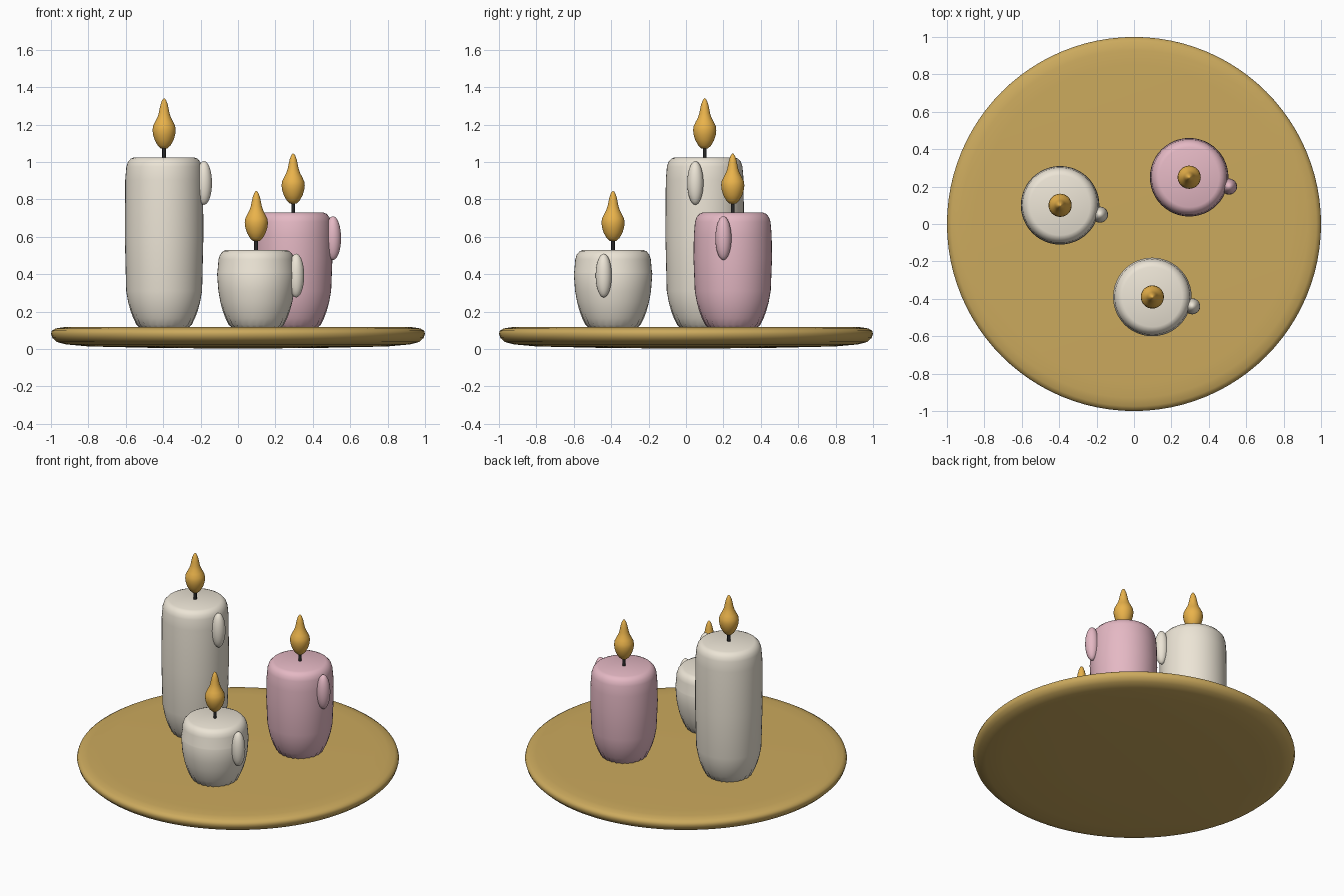
import bpy, bmesh
from math import sin, cos, pi

if "Cube" in bpy.data.objects:
    bpy.data.objects.remove(bpy.data.objects["Cube"])


def material(name, color):
    m = bpy.data.materials.new(name)
    m.diffuse_color = (*color, 1)
    m.use_nodes = True
    m.node_tree.nodes["Principled BSDF"].inputs["Base Color"].default_value = m.diffuse_color
    return m


gold = material("gold", (0.60, 0.40, 0.11))
cream = material("cream", (0.84, 0.78, 0.67))
pink = material("pink", (0.78, 0.48, 0.55))
amber = material("amber", (0.82, 0.45, 0.07))
black = material("black", (0.02, 0.02, 0.02))


def lathe(name, profile, loc, mat, n=48, angle=50):
    """Revolve (radius, z, ripple) points; ripple flutes alternate columns."""
    bm = bmesh.new()
    rings = []
    for r, z, *rip in profile:
        if r == 0:
            rings.append([bm.verts.new((0, 0, z))])
            continue
        ring = []
        for i in range(n):
            a = 2 * pi * i / n
            q = r - (rip[0] if rip and i % 2 else 0)
            ring.append(bm.verts.new((q * cos(a), q * sin(a), z)))
        rings.append(ring)
    for a, b in zip(rings, rings[1:]):
        for i in range(n):
            j = (i + 1) % n
            if len(a) == 1:
                bm.faces.new((a[0], b[j], b[i]))
            elif len(b) == 1:
                bm.faces.new((a[i], a[j], b[0]))
            else:
                bm.faces.new((a[i], a[j], b[j], b[i]))
    bmesh.ops.recalc_face_normals(bm, faces=bm.faces)
    me = bpy.data.meshes.new(name)
    bm.to_mesh(me)
    bm.free()
    ob = bpy.data.objects.new(name, me)
    bpy.context.collection.objects.link(ob)
    ob.location = loc
    me.materials.append(mat)
    bpy.ops.object.select_all(action='DESELECT')
    ob.select_set(True)
    bpy.context.view_layer.objects.active = ob
    bpy.ops.object.shade_smooth_by_angle(angle=angle * pi / 180)
    return ob


# Round tray with soft rim
lathe("tray", [(0, 0.003), (0.4, 0.005), (0.8, 0.014), (0.92, 0.025), (0.97, 0.038),
               (0.993, 0.06), (1.0, 0.082), (0.995, 0.098), (0.975, 0.11),
               (0.93, 0.117), (0.85, 0.119), (0, 0.119)], (0, 0, 0), gold, n=96)


def candle(label, x, y, top, mat):
    # Wax body with tapered, fluted foot
    mid = 0.32 + (top - 0.32) * 0.4
    body = [(0, 0.09), (0.11, 0.095, 0.01), (0.148, 0.13, 0.01), (0.165, 0.165, 0.006),
            (0.18, 0.205, 0.003), (0.192, 0.25), (0.203, 0.31), (0.21, mid),
            (0.208, top - 0.12), (0.202, top - 0.05), (0.194, top - 0.025),
            (0.178, top - 0.007), (0.16, top), (0, top)]
    lathe(label + "_candle", body, (x, y, 0), mat)
    # Wick
    lathe(label + "_wick", [(0, -0.03), (0.01, -0.03), (0.01, 0.09), (0, 0.09)],
          (x, y, top), black, n=12)
    # Teardrop flame
    lathe(label + "_flame", [(0, 0.045), (0.018, 0.048), (0.034, 0.063), (0.05, 0.091),
                             (0.059, 0.12), (0.062, 0.145), (0.059, 0.167),
                             (0.048, 0.19), (0.036, 0.213), (0.029, 0.235),
                             (0.024, 0.26), (0.019, 0.283), (0.012, 0.302),
                             (0.006, 0.312), (0, 0.316)], (x, y, top), amber, n=32, angle=80)
    # Wax drip on the side
    drip = [(0.043 * sin(pi * k / 16) if 0 < k < 16 else 0, -0.117 * cos(pi * k / 16))
            for k in range(17)]
    lathe(label + "_drip", drip, (x + 0.213, y - 0.05, top - 0.137), mat, n=24, angle=80)


candle("tall", -0.395, 0.1, 1.025, cream)
candle("medium", 0.295, 0.25, 0.73, pink)
candle("short", 0.098, -0.39, 0.53, cream)
